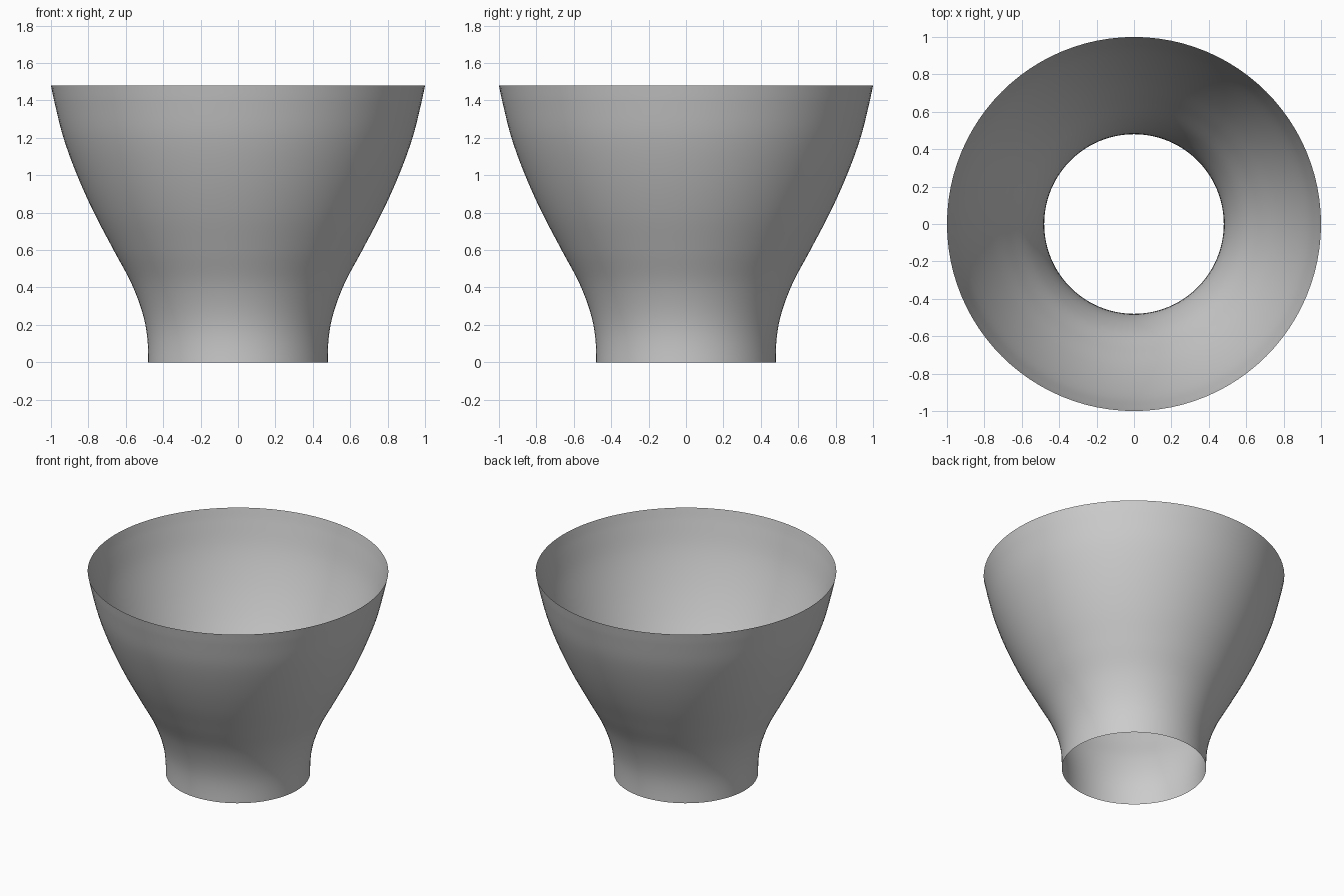
import bpy, bmesh, math
from mathutils.geometry import interpolate_bezier
from mathutils import Vector

if "Cube" in bpy.data.objects:
    bpy.data.objects.remove(bpy.data.objects["Cube"])

SEGMENTS = 96
# Wall profile as (radius, height), bottom to top
PROFILE = [(0.48, 0.0), (0.495, 0.2), (0.56, 0.4), (0.665, 0.6), (0.77, 0.8),
           (0.86, 1.0), (0.933, 1.2), (0.981, 1.39), (1.0, 1.48)]


def smooth_profile(points, steps=6):
    """Smooth curve through the profile points."""
    pts = [Vector((r, 0, z)) for r, z in points]
    n = len(pts)
    tangents = []
    for i in range(n):
        a, b = pts[max(i - 1, 0)], pts[min(i + 1, n - 1)]
        t = (b - a).normalized()
        tangents.append(t)
    tangents[0] = Vector((0, 0, 1))
    out = []
    for i in range(n - 1):
        h = (pts[i + 1] - pts[i]).length / 3
        seg = interpolate_bezier(pts[i], pts[i] + tangents[i] * h,
                                 pts[i + 1] - tangents[i + 1] * h, pts[i + 1], steps + 1)
        out += seg if i == 0 else seg[1:]
    return out


# Flared open shell: single thin wall, no caps
bm = bmesh.new()
verts = [bm.verts.new(p) for p in smooth_profile(PROFILE)]
edges = [bm.edges.new(pair) for pair in zip(verts, verts[1:])]
bmesh.ops.spin(bm, geom=verts + edges, cent=(0, 0, 0), axis=(0, 0, 1),
               angle=math.tau, steps=SEGMENTS, use_merge=False)
bmesh.ops.remove_doubles(bm, verts=bm.verts, dist=1e-5)
bmesh.ops.recalc_face_normals(bm, faces=bm.faces)

# Make the faces point outward
face = next(iter(bm.faces))
face.normal_update()
centre = face.calc_center_median()
if face.normal.x * centre.x + face.normal.y * centre.y < 0:
    bmesh.ops.reverse_faces(bm, faces=bm.faces)
for f in bm.faces:
    f.smooth = True

mesh = bpy.data.meshes.new("flared_shell")
bm.to_mesh(mesh)
bm.free()
shell = bpy.data.objects.new("flared_shell", mesh)
bpy.context.collection.objects.link(shell)
